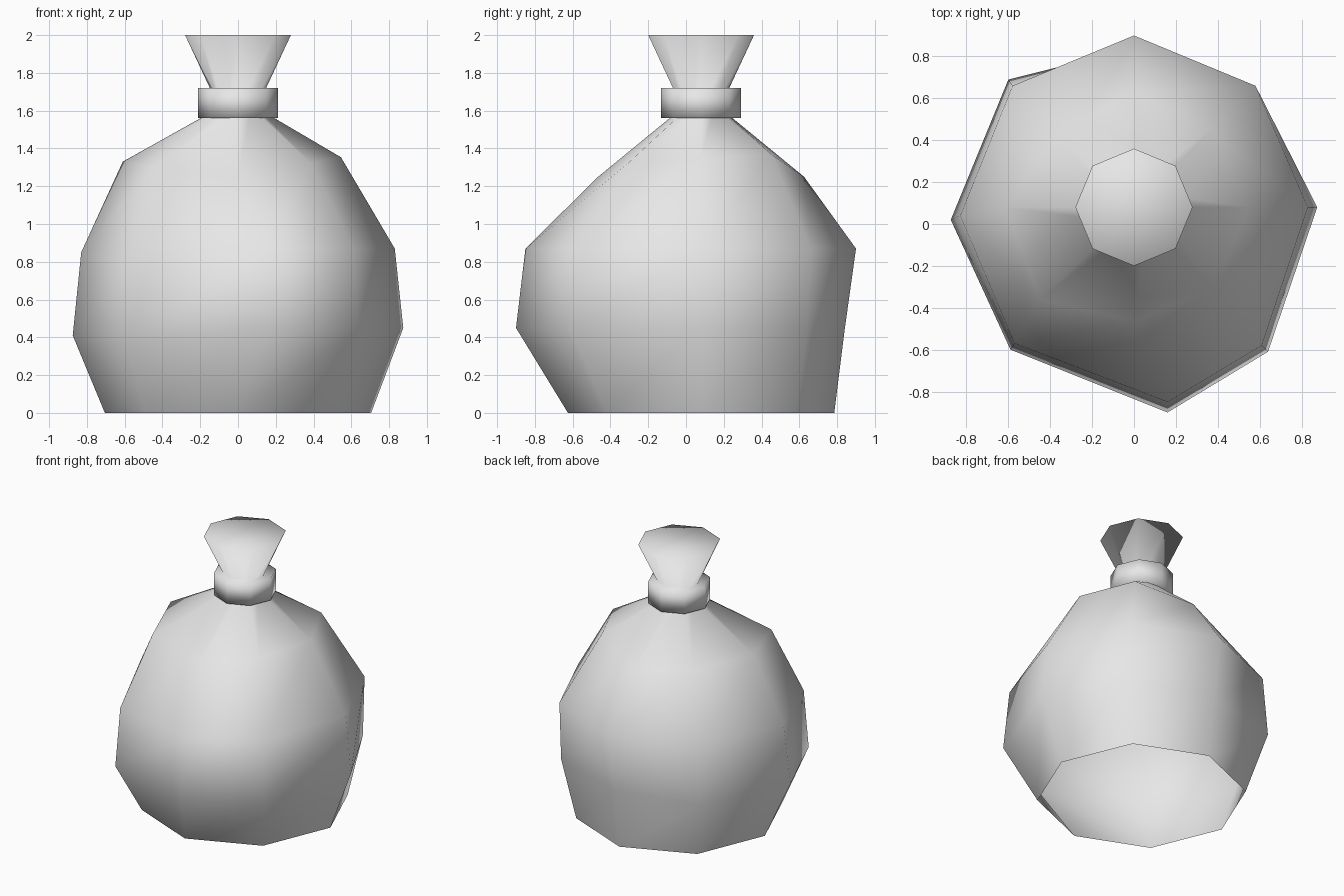
import bpy, bmesh
from math import cos, sin, pi

if "Cube" in bpy.data.objects:
    bpy.data.objects.remove(bpy.data.objects["Cube"])

SIDES = 8
CENTRE_Y = 0.08

cloth = bpy.data.materials.new("light_grey_cloth")
cloth.use_nodes = True
cloth.diffuse_color = (0.8, 0.8, 0.8, 1)
cloth.node_tree.nodes["Principled BSDF"].inputs["Base Color"].default_value = (0.8, 0.8, 0.8, 1)


def octagon(radius, z):
    """Even ring around the neck axis, counter-clockwise from +x."""
    return [(radius * cos(i * 2 * pi / SIDES),
             CENTRE_Y + radius * sin(i * 2 * pi / SIDES), z) for i in range(SIDES)]


def loft(name, rings, close_bottom):
    """Skin a stack of rings, cap the top and optionally the bottom."""
    bm = bmesh.new()
    loops = [[bm.verts.new(p) for p in ring] for ring in rings]
    for low, high in zip(loops, loops[1:]):
        for i in range(SIDES):
            j = (i + 1) % SIDES
            bm.faces.new((low[i], low[j], high[j], high[i]))
    bm.faces.new(loops[-1])
    if close_bottom:
        bm.faces.new(reversed(loops[0]))
    for face in bm.faces:
        face.smooth = True
    mesh = bpy.data.meshes.new(name)
    bm.to_mesh(mesh)
    bm.free()
    mesh.materials.append(cloth)
    obj = bpy.data.objects.new(name, mesh)
    bpy.context.collection.objects.link(obj)
    return obj


# Lopsided bulges of the filled sack
belly = [(0.875, 0.08, 0.45), (0.58, 0.64, 0.44), (0, 0.84, 0.44), (-0.6, 0.69, 0.43),
         (-0.875, 0.02, 0.41), (-0.59, -0.6, 0.37), (0.16, -0.9, 0.45), (0.64, -0.61, 0.44)]
waist = [(0.83, 0.08, 0.87), (0.58, 0.66, 0.87), (0, 0.9, 0.87), (-0.58, 0.66, 0.87),
         (-0.83, 0.04, 0.85), (-0.57, -0.57, 0.8), (0.16, -0.85, 0.87), (0.61, -0.58, 0.87)]

# Shoulder ring, raised at the sides, with a few uneven corners
shoulder = [(x, y, 1.25 + 0.19 * abs(x)) for x, y, z in octagon(0.545, 0)]
shoulder[1] = (0.37, 0.45, 1.37)
shoulder[3] = (-0.36, 0.44, 1.27)
shoulder[4] = (-0.61, CENTRE_Y, 1.33)
shoulder[5] = (-0.45, -0.36, 1.3)

# Sack with pinched neck and flared mouth, open underneath
sack = loft("sack", [octagon(0.705, 0), belly, waist, shoulder,
                     octagon(0.1, 1.615), octagon(0.28, 2)], False)
sack.modifiers.new("soft_shading", 'WEIGHTED_NORMAL').mode = 'FACE_AREA'

# Tie band around the neck
loft("neck_tie", [octagon(0.212, 1.56), octagon(0.212, 1.72)], True)
